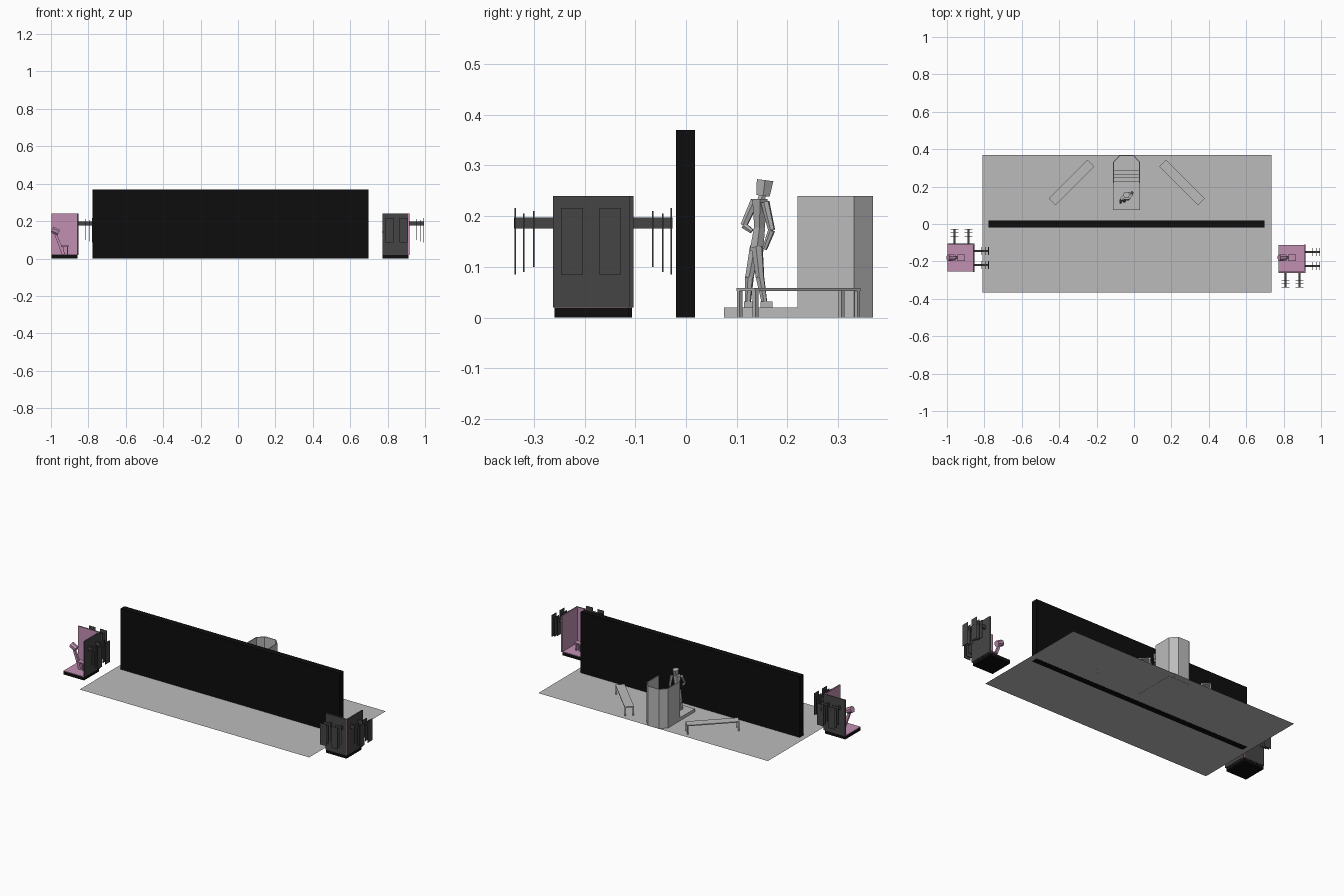
import bpy, bmesh, math
from mathutils import Vector, Matrix

if "Cube" in bpy.data.objects:
    bpy.data.objects.remove(bpy.data.objects["Cube"])


def material(name, rgb):
    m = bpy.data.materials.new(name)
    m.diffuse_color = (*rgb, 1)
    m.use_nodes = True
    m.node_tree.nodes["Principled BSDF"].inputs["Base Color"].default_value = m.diffuse_color
    return m


GREY = material("light grey", (0.50, 0.50, 0.50))
BODY = material("figure grey", (0.45, 0.45, 0.45))
BLACK = material("black", (0.004, 0.004, 0.004))
DARK = material("dark grey", (0.06, 0.06, 0.06))
PINK = material("pink", (0.54, 0.28, 0.45))


def finish(name, bm, mat):
    bmesh.ops.recalc_face_normals(bm, faces=bm.faces)
    me = bpy.data.meshes.new(name)
    bm.to_mesh(me)
    bm.free()
    me.materials.append(mat)
    ob = bpy.data.objects.new(name, me)
    bpy.context.collection.objects.link(ob)
    return ob


def box(name, x0, x1, y0, y1, z0, z1, mat):
    bm = bmesh.new()
    bmesh.ops.create_cube(bm, size=1)
    bmesh.ops.scale(bm, vec=(x1 - x0, y1 - y0, z1 - z0), verts=bm.verts)
    bmesh.ops.translate(bm, vec=((x0 + x1) / 2, (y0 + y1) / 2, (z0 + z1) / 2), verts=bm.verts)
    return finish(name, bm, mat)


def limb(name, a, b, r0, r1, mat, sides=6, flat=1.0):
    """Tapered prism from a to b; flat squeezes its depth."""
    a, b = Vector(a), Vector(b)
    bm = bmesh.new()
    bmesh.ops.create_cone(bm, cap_ends=True, segments=sides, radius1=r0, radius2=r1, depth=(b - a).length)
    turn = Matrix.Rotation(math.pi / sides, 4, 'Z')
    rot = (b - a).to_track_quat('Z', 'Y').to_matrix().to_4x4()
    bm.transform(Matrix.Translation((a + b) / 2) @ rot @ Matrix.Diagonal((1, flat, 1, 1)) @ turn)
    return finish(name, bm, mat)


# Floor and dividing wall
bm = bmesh.new()
bm.faces.new([bm.verts.new(p) for p in
              ((-0.81, -0.365, 0.001), (0.735, -0.365, 0.001), (0.735, 0.37, 0.001), (-0.81, 0.37, 0.001))])
finish("stage_floor", bm, GREY)
box("dividing_wall", -0.777, 0.697, -0.02, 0.018, 0, 0.37, BLACK)


# Corner booths: base, two walls, hanging rails and a leaning chair
def rail(name, origin, d):
    """Rail leaving a wall along d with three hanging plates."""
    o, d = Vector(origin), Vector(d)
    s = Vector((abs(d.y), abs(d.x), 0))

    def plate(n, near, far, half, z0, z1):
        c = [o + d * near - s * half, o + d * far + s * half]
        xs = sorted(p.x for p in c)
        ys = sorted(p.y for p in c)
        box(n, *xs, *ys, z0, z1, DARK)
    plate(name + "_bar", 0, 0.077, 0.006, 0.176, 0.197)
    for i, (t, z0, z1) in enumerate(((0.038, 0.10, 0.21), (0.058, 0.09, 0.205), (0.075, 0.085, 0.216))):
        plate(f"{name}_plate_{i}", t - 0.0015, t + 0.0015, 0.022, z0, z1)


def booth(side, x0, y0, front):
    x1, y1 = x0 + 0.144, y0 + 0.152
    box(side + "_base", x0, x1 - 0.006, y0 + 0.003, y1 - 0.003, 0, 0.019, BLACK)
    box(side + "_carpet", x0, x1 - 0.006, y0 + 0.003, y1 - 0.003, 0.019, 0.022, PINK)
    # side wall, dark outside and pink inside
    box(side + "_side_wall", x1 - 0.004, x1, y0, y1, 0.02, 0.24, DARK)
    box(side + "_side_lining", x1 - 0.008, x1 - 0.004, y0, y1, 0.02, 0.24, PINK)
    # front or back wall
    w = y0 if front else y1
    k = 1 if front else -1
    box(side + "_end_wall", x0, x1, *sorted((w, w + k * 0.004)), 0.02, 0.24, DARK)
    box(side + "_end_lining", x0, x1 - 0.004, *sorted((w + k * 0.004, w + k * 0.008)), 0.02, 0.24, PINK)
    for i, t in enumerate((0.037, 0.112)):
        rail(f"{side}_side_rail_{i}", (x1, y0 + t, 0), (1, 0, 0))
        rail(f"{side}_end_rail_{i}", (x0 + t, w, 0), (0, -k, 0))
    # chair
    yc = -0.18
    limb(side + "_chair_headrest", (x0 + 0.003, yc, 0.155), (x0 + 0.038, yc, 0.138), 0.019, 0.017, PINK, 8)
    limb(side + "_chair_back", (x0 + 0.02, yc, 0.135), (x0 + 0.064, yc, 0.022), 0.009, 0.012, PINK, 4)
    box(side + "_chair_seat", x0 + 0.05, x0 + 0.094, yc - 0.017, yc + 0.017, 0.064, 0.07, PINK)
    for i, dx in enumerate((0.058, 0.082)):
        box(f"{side}_chair_leg_{i}", x0 + dx, x0 + dx + 0.006, yc - 0.012, yc + 0.012, 0.022, 0.064, PINK)


booth("left_booth", -0.997, -0.256, False)
booth("right_booth", 0.773, -0.262, True)

# Podium: platform, chamfered shell open to the front, and steps
box("podium_platform", -0.112, 0.033, 0.075, 0.331, 0, 0.02, GREY)
PATH = [(-0.112, 0.22), (-0.112, 0.331), (-0.077, 0.369), (-0.002, 0.369), (0.033, 0.331), (0.033, 0.22)]
INNER = [(-0.107, 0.22), (-0.107, 0.329), (-0.075, 0.364), (-0.004, 0.364), (0.028, 0.329), (0.028, 0.22)]


def extrude(name, outline, z0, z1, mat):
    bm = bmesh.new()
    f = bm.faces.new([bm.verts.new((x, y, z0)) for x, y in outline])
    r = bmesh.ops.extrude_face_region(bm, geom=[f])
    bmesh.ops.translate(bm, vec=(0, 0, z1 - z0),
                        verts=[v for v in r["geom"] if isinstance(v, bmesh.types.BMVert)])
    return finish(name, bm, mat)


extrude("podium_shell", PATH + INNER[::-1], 0, 0.24, GREY)
extrude("podium_floor", INNER, 0.005, 0.021, GREY)
for i in range(3):
    box(f"podium_step_{i}", -0.107, 0.028, 0.228 + i * 0.017, 0.285, 0.02 + i * 0.017, 0.037 + i * 0.017, GREY)


# Benches, turned to face the podium
def bench(side, cx, cy, angle):
    parts = [box(side + "_bench_top", -0.147, 0.147, -0.026, 0.026, 0.052, 0.058, GREY)]
    for i, sx in enumerate((-1, 1)):
        for j, sy in enumerate((-1, 1)):
            x, y = sx * 0.142, sy * 0.022
            parts.append(box(f"{side}_bench_leg_{i}{j}", x - 0.004, x + 0.004, y - 0.004, y + 0.004, 0, 0.052, GREY))
    for p in parts:
        p.data.transform(Matrix.Translation((cx, cy, 0)) @ Matrix.Rotation(angle, 4, 'Z'))


bench("left", -0.334, 0.222, math.pi / 4)
bench("right", 0.257, 0.222, -math.pi / 4)

# Standing figure
C = -0.04
limb("figure_head", (C, 0.152, 0.240), (C, 0.156, 0.271), 0.015, 0.019, BODY, 6)
limb("figure_neck", (C, 0.145, 0.225), (C, 0.152, 0.243), 0.008, 0.008, BODY, 6)
limb("figure_chest", (C, 0.145, 0.175), (C, 0.146, 0.234), 0.018, 0.027, BODY, 6, 0.65)
limb("figure_hips", (C, 0.139, 0.130), (C, 0.145, 0.177), 0.022, 0.018, BODY, 6, 0.7)
JOINTS = {
    "left": ((C - 0.026, 0.136, 0.230), (C - 0.032, 0.114, 0.182), (C - 0.028, 0.130, 0.170),
             (C - 0.011, 0.137, 0.140), (C - 0.012, 0.125, 0.080), (C - 0.013, 0.122, 0.028)),
    "right": ((C + 0.026, 0.156, 0.228), (C + 0.030, 0.169, 0.172), (C + 0.024, 0.155, 0.135),
              (C + 0.011, 0.140, 0.140), (C + 0.012, 0.146, 0.080), (C + 0.013, 0.155, 0.028)),
}
for side, (sh, el, ha, hip, knee, ank) in JOINTS.items():
    limb(f"figure_{side}_upper_arm", sh, el, 0.009, 0.007, BODY)
    limb(f"figure_{side}_forearm", el, ha, 0.007, 0.005, BODY)
    limb(f"figure_{side}_thigh", hip, knee, 0.012, 0.009, BODY)
    limb(f"figure_{side}_shin", knee, ank, 0.009, 0.006, BODY)
    x, y, _ = ank
    box(f"figure_{side}_foot", x - 0.007, x + 0.007, y - 0.008, y + 0.016, 0.02, 0.032, BODY)
